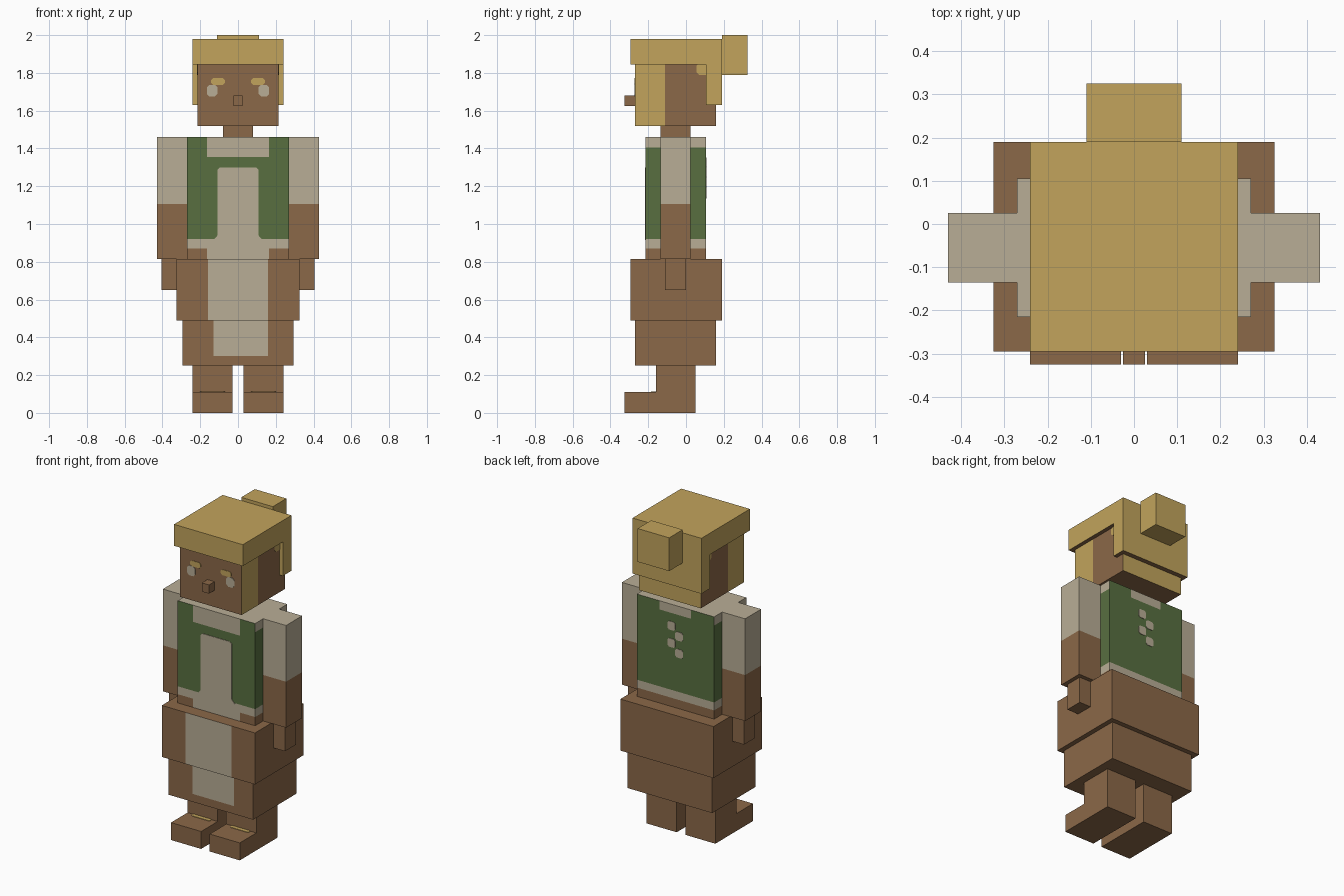
import bpy, bmesh
from mathutils import Vector

old = bpy.data.objects.get("Cube")
if old:
    bpy.data.objects.remove(old)


def material(name, hex_code):
    rgb = [int(hex_code[i:i + 2], 16) / 255 for i in (0, 2, 4)]
    linear = [c / 12.92 if c < 0.04045 else ((c + 0.055) / 1.055) ** 2.4 for c in rgb]
    mat = bpy.data.materials.new(name)
    mat.use_nodes = True
    mat.diffuse_color = (*linear, 1)
    mat.node_tree.nodes["Principled BSDF"].inputs["Base Color"].default_value = (*linear, 1)
    return mat


MATS = [material("skin brown", "8b6848"), material("hair gold", "c2a45c"),
        material("vest green", "586f40"), material("cloth beige", "b9ae96")]
BROWN, GOLD, GREEN, BEIGE = range(4)


def finish(name, bm, rule):
    """Recalculate normals, colour faces by index or rule, link the object."""
    bmesh.ops.recalc_face_normals(bm, faces=bm.faces[:])
    for f in bm.faces:
        f.material_index = rule(f.calc_center_median(), f.normal) if callable(rule) else rule
    mesh = bpy.data.meshes.new(name)
    bm.to_mesh(mesh)
    bm.free()
    for mat in MATS:
        mesh.materials.append(mat)
    bpy.context.collection.objects.link(bpy.data.objects.new(name, mesh))


def box(name, x, y, z, rule, cuts=()):
    """Box between ranges; cuts are (axis, position) planes that split its faces."""
    bm = bmesh.new()
    bmesh.ops.create_cube(bm, size=1)
    for v in bm.verts:
        v.co = [lo + (c + 0.5) * (hi - lo) for c, (lo, hi) in zip(v.co, (x, y, z))]
    for axis, pos in cuts:
        n = Vector((0, 0, 0))
        n[axis] = 1
        bmesh.ops.bisect_plane(bm, geom=bm.verts[:] + bm.edges[:] + bm.faces[:],
                               plane_co=n * pos, plane_no=n)
    finish(name, bm, rule)


def prism(name, points, axis, lo, hi, rule):
    """Extrude a flat outline along an axis."""
    bm = bmesh.new()
    verts = []
    for p in points:
        co = list(p)
        co.insert(axis, lo)
        verts.append(bm.verts.new(co))
    face = bm.faces.new(verts)
    move = Vector((0, 0, 0))
    move[axis] = hi - lo
    new = bmesh.ops.extrude_face_region(bm, geom=[face])["geom"]
    bmesh.ops.translate(bm, vec=move, verts=[g for g in new if isinstance(g, bmesh.types.BMVert)])
    finish(name, bm, rule)


def patch(name, a, b, axis, at, out, rule, c=0.014):
    """Thin painted plate with clipped corners."""
    (a0, a1), (b0, b1) = a, b
    pts = [(a0 + c, b0), (a1 - c, b0), (a1, b0 + c), (a1, b1 - c),
           (a1 - c, b1), (a0 + c, b1), (a0, b1 - c), (a0, b0 + c)]
    prism(name, pts, axis, at - out * 0.002, at + out * 0.003, rule)


def mirrored(lo, hi, side):
    return tuple(sorted((lo * side, hi * side)))


SIDES = (("left", 1), ("right", -1))

# Head: hair in front of the ears and across the back
box("head", (-0.215, 0.215), (-0.27, 0.16), (1.52, 1.845),
    lambda c, n: GOLD if n.y > 0.5 or n.z > 0.5 or (abs(n.x) > 0.5 and c.y < -0.11) else BROWN,
    [(1, -0.11)])
box("nose", (-0.025, 0.025), (-0.325, -0.27), (1.625, 1.68), BROWN)
box("neck", (-0.08, 0.08), (-0.135, 0.025), (1.46, 1.52), BROWN)


def hair_rule(c, n):
    return BROWN if n.z < -0.5 else GOLD


box("hair_cap", (-0.24, 0.24), (-0.295, 0.19), (1.845, 1.98), hair_rule)
box("hair_back", (-0.24, 0.24), (0.105, 0.19), (1.63, 1.845), hair_rule)
box("hair_bun", (-0.11, 0.11), (0.19, 0.325), (1.79, 2.0), GOLD)
for label, s in SIDES:
    patch(label + "_eye", mirrored(0.108, 0.165, s), (1.675, 1.737), 1, -0.27, -1, BEIGE)
    patch(label + "_eyebrow", mirrored(0.07, 0.143, s), (1.737, 1.772), 1, -0.27, -1, GOLD, 0.01)
    patch(label + "_hair_wisp", (0.055, 0.12), (1.79, 1.85), 0, 0.215 * s, s, GOLD)


# Torso: vest over a shirt, bare band at the waist
def torso_rule(c, n):
    front, back = n.y < -0.5, n.y > 0.5
    if n.z > 0.5:
        return BEIGE
    if c.z < 0.87:
        return BEIGE if front and abs(c.x) < 0.165 else BROWN
    if c.z < 0.92:
        return BEIGE
    if front:
        collar = c.z > 1.355 and abs(c.x) < 0.165
        return BEIGE if collar else GREEN
    return BEIGE if c.z > 1.405 and (not back or abs(c.x) < 0.11) else GREEN


box("torso", (-0.27, 0.27), (-0.215, 0.105), (0.815, 1.46), torso_rule,
    [(2, z) for z in (0.87, 0.92, 1.355, 1.405)] + [(0, x) for x in (-0.165, -0.11, 0.11, 0.165)])

# Open vest front with a flared hem
half = [(0.13, 0.915), (0.108, 0.94), (0.108, 1.288), (0.095, 1.3)]
prism("shirt_front", half + [(-x, z) for x, z in reversed(half)], 1, -0.218, -0.213, BEIGE)
for i in range(4):
    x, z = (0.027 if i % 2 == 0 else -0.027), 1.325 - 0.054 * i
    patch("back_spot_%d" % (i + 1), (x - 0.027, x + 0.027), (z - 0.027, z + 0.027),
          1, 0.105, 1, BEIGE, 0.01)

# Skirted hips with an apron down the front
box("hips", (-0.325, 0.325), (-0.295, 0.19), (0.49, 0.815),
    lambda c, n: BEIGE if n.y < -0.5 and abs(c.x) < 0.16 else BROWN, [(0, -0.16), (0, 0.16)])
box("lower_hips", (-0.295, 0.295), (-0.27, 0.16), (0.25, 0.49),
    lambda c, n: BEIGE if n.y < -0.5 and -0.13 < c.x < 0.16 and c.z > 0.3 else BROWN,
    [(0, -0.13), (0, 0.16), (2, 0.3)])

# Arms, hands, legs
leg = [(-0.325, 0), (0.05, 0), (0.05, 0.25), (-0.16, 0.25), (-0.16, 0.11), (-0.325, 0.11)]
for label, s in SIDES:
    box(label + "_arm", mirrored(0.27, 0.43, s), (-0.135, 0.025), (0.815, 1.46),
        lambda c, n: BEIGE if c.z > 1.105 else BROWN, [(2, 1.105)])
    box(label + "_hand", mirrored(0.295, 0.405, s), (-0.11, 0), (0.65, 0.815), BROWN)
    prism(label + "_leg", leg, 0, *mirrored(0.03, 0.24, s), BROWN)
    patch(label + "_anklet", mirrored(0.07, 0.2, s), (-0.185, -0.16), 2, 0.11, 1, GOLD, 0.008)
